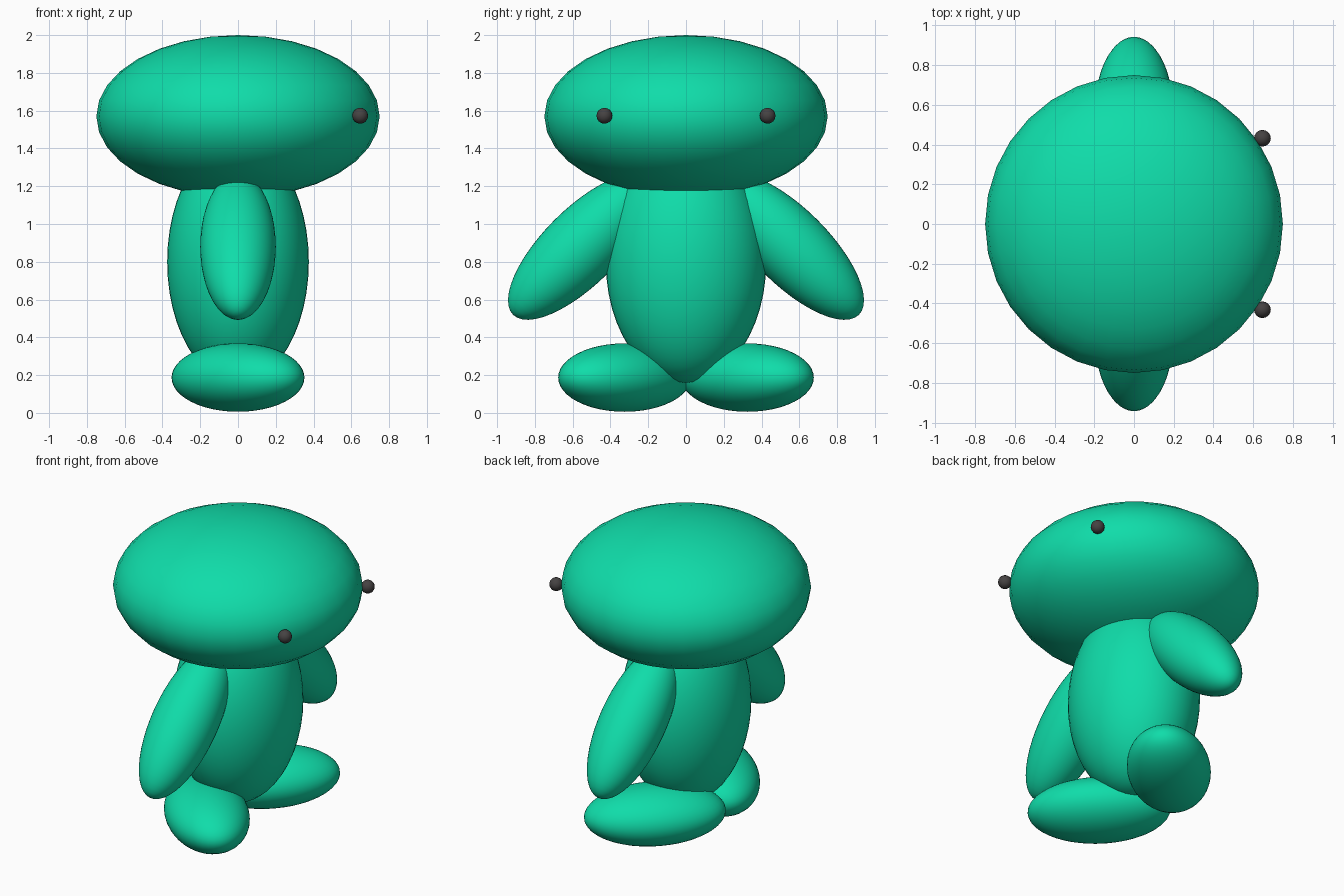
import bpy
from math import radians

if "Cube" in bpy.data.objects:
    bpy.data.objects.remove(bpy.data.objects["Cube"])


def material(name, rgb):
    m = bpy.data.materials.new(name)
    m.diffuse_color = (*rgb, 1)
    m.use_nodes = True
    m.node_tree.nodes["Principled BSDF"].inputs["Base Color"].default_value = m.diffuse_color
    return m


green = material("green", (0.005, 0.72, 0.40))
dark = material("dark", (0.06, 0.055, 0.055))


def ellipsoid(name, loc, radii, mat, rot=(0, 0, 0), segs=48, rings=24):
    bpy.ops.mesh.primitive_uv_sphere_add(
        segments=segs, ring_count=rings, radius=1, location=loc,
        rotation=[radians(a) for a in rot])
    ob = bpy.context.object
    ob.name = name
    ob.scale = radii
    bpy.ops.object.transform_apply(location=False, rotation=False, scale=True)
    bpy.ops.object.shade_smooth()
    ob.data.materials.append(mat)
    return ob


# wide flattened head and egg-shaped body
ellipsoid("head", (0, 0, 1.57), (0.75, 0.75, 0.43), green, segs=32, rings=16)
ellipsoid("body", (0, 0, 0.80), (0.375, 0.425, 0.64), green)

# paired parts, face looks along +x
for s, side in ((1, "left"), (-1, "right")):
    # arms slope outward and down at 45 degrees
    ellipsoid("arm_" + side, (0, s * 0.555, 0.88), (0.2, 0.2, 0.51), green,
              rot=(s * 45, 0, 0))
    # feet splay outward at 45 degrees
    ellipsoid("foot_" + side, (0, s * 0.325, 0.187), (0.43, 0.25, 0.181), green,
              rot=(0, 0, s * 45))
    # bead eyes
    ellipsoid("eye_" + side, (0.647, s * 0.432, 1.573), (0.042,) * 3, dark,
              segs=16, rings=8)
